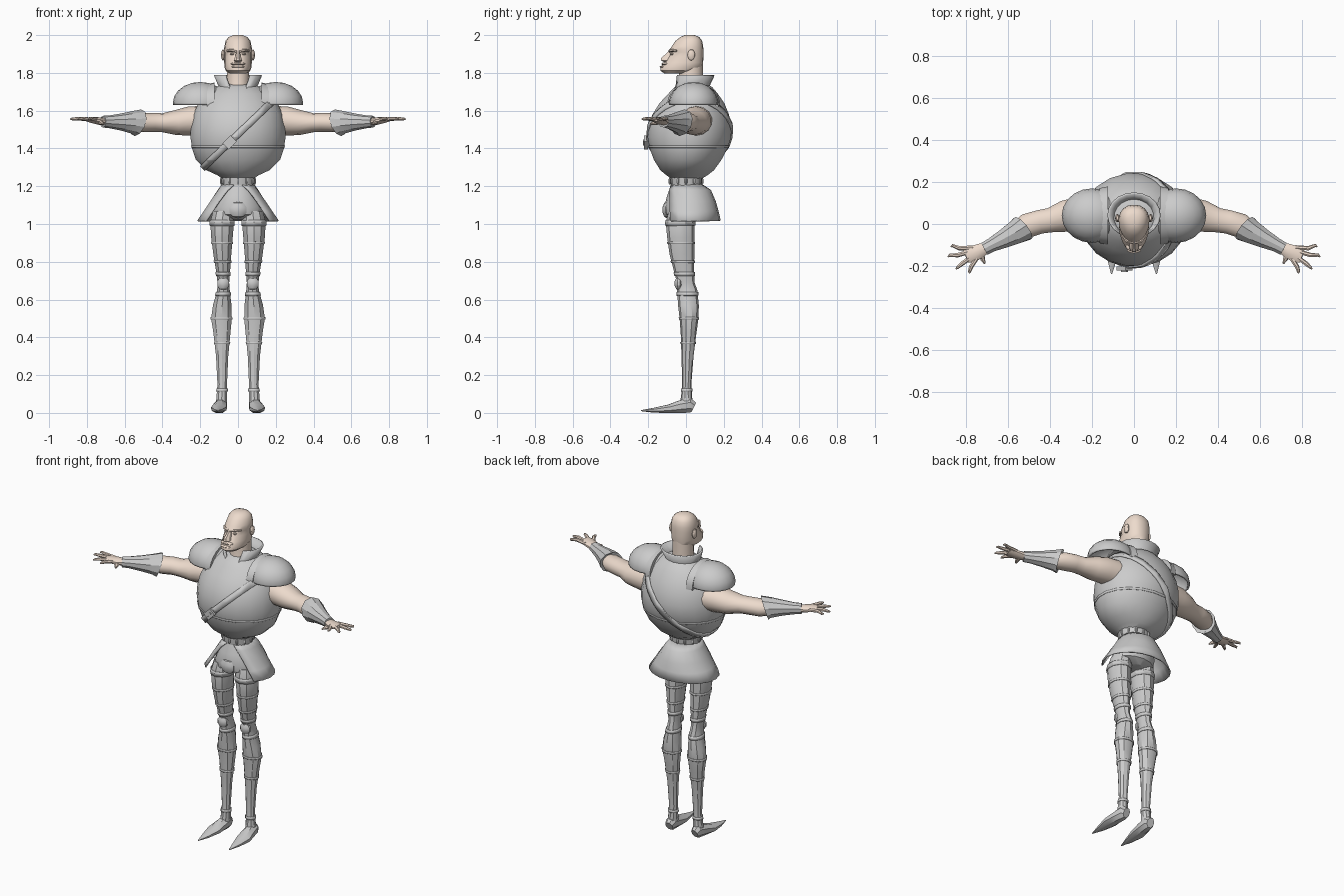
import bpy, bmesh, math
from mathutils import Vector, Matrix

skin = bpy.data.materials.new("skin")
skin.diffuse_color = (0.85, 0.71, 0.61, 1)


def finish(name, bm, mat=None, thick=0):
    bmesh.ops.recalc_face_normals(bm, faces=bm.faces)
    me = bpy.data.meshes.new(name)
    bm.to_mesh(me)
    bm.free()
    ob = bpy.data.objects.new(name, me)
    bpy.context.collection.objects.link(ob)
    if mat:
        me.materials.append(mat)
    if thick:
        m = ob.modifiers.new("thickness", "SOLIDIFY")
        m.thickness, m.offset = thick, -1
    return ob


def skin_rings(name, rings, mat=None, closed=True, thick=0):
    bm = bmesh.new()
    vs = [[bm.verts.new(p) for p in r] for r in rings]
    n = len(vs[0])
    for a, b in zip(vs, vs[1:]):
        for i in range(n if closed else n - 1):
            j = (i + 1) % n
            bm.faces.new((a[i], a[j], b[j], b[i]))
    if closed:
        bm.faces.new(vs[0])
        bm.faces.new(vs[-1])
    return finish(name, bm, mat, thick)


def loft(name, rings, n=16, mat=None, p=1.0, taper=0.0):
    """Stacked oval sections: (z, centre x, half width, y front, y back)."""
    out = []
    for z, cx, rx, y0, y1 in rings:
        pts = []
        for i in range(n):
            t = math.tau * (i + 0.5) / n
            c, s = [math.copysign(abs(v) ** p, v) for v in (math.cos(t), math.sin(t))]
            pts.append((cx + rx * c * (1 - taper * max(0, -s)), (y0 + y1) / 2 + (y1 - y0) / 2 * s, z))
        out.append(pts)
    return skin_rings(name, out, mat)


def tube(name, path, n=8, mat=None, side=1):
    """Oval sections along a path: (x, y, z, half width, half height)."""
    P = [Vector((q[0] * side, q[1], q[2])) for q in path]
    out = []
    for k, q in enumerate(path):
        t = (P[min(k + 1, len(P) - 1)] - P[max(k - 1, 0)]).normalized()
        u = t.cross(Vector((0, 0, 1))).normalized()
        w = u.cross(t)
        pts = [P[k] + u * q[3] * math.cos(a) + w * q[4] * math.sin(a)
               for a in (math.tau * (i + 0.5) / n for i in range(n))]
        out.append([(v.x, v.y, max(v.z, 0)) for v in pts])
    return skin_rings(name, out, mat)


def sheet(name, rings, n, thick):
    """Garment open at the front: (z, half width, y front, y back, half gap in degrees)."""
    out = []
    for z, rx, y0, y1, gap in rings:
        g = math.radians(gap)
        ang = [-math.pi / 2 + g + (math.tau - 2 * g) * i / n for i in range(n + 1)]
        out.append([(rx * math.cos(a), (y0 + y1) / 2 + (y1 - y0) / 2 * math.sin(a), z) for a in ang])
    return skin_rings(name, out, None, False, thick)


def band(name, src, point, normal, half, off):
    """Raised strip cut from another part's surface."""
    bm = bmesh.new()
    bm.from_mesh(src.data)
    no = Vector(normal).normalized()
    for s in (1, -1):
        bmesh.ops.bisect_plane(bm, geom=bm.verts[:] + bm.edges[:] + bm.faces[:], clear_outer=True,
                               plane_co=Vector(point) + no * half * s, plane_no=no * s)
    bm.normal_update()
    for v, d in [(v, v.normal.copy()) for v in bm.verts]:
        v.co += d * off
    return finish(name, bm, None, off * 1.4)


def ball(name, loc, scale, mat=None, seg=12, cut=None, thick=0):
    bm = bmesh.new()
    bmesh.ops.create_uvsphere(bm, u_segments=seg, v_segments=seg // 2, radius=1)
    if cut is not None:
        bmesh.ops.bisect_plane(bm, geom=bm.verts[:] + bm.edges[:] + bm.faces[:], clear_inner=True,
                               plane_co=(0, 0, cut), plane_no=(0, 0, 1))
    bmesh.ops.transform(bm, verts=bm.verts, matrix=Matrix.Translation(loc) @ Matrix.Diagonal((*scale, 1)))
    return finish(name, bm, mat, thick)


def box(name, loc, scale, rot=0):
    bm = bmesh.new()
    bmesh.ops.create_cube(bm, size=1, matrix=Matrix.Translation(loc) @ Matrix.Rotation(rot, 4, "Y")
                          @ Matrix.Diagonal((*scale, 1)))
    return finish(name, bm)


# Head and neck
loft("neck", [(1.66, 0, .07, -.06, .09), (1.75, 0, .06, -.035, .09), (1.85, 0, .062, -.04, .09)], 14, skin)
loft("head", [(1.797, 0, .045, -.115, .0), (1.812, 0, .066, -.136, .06), (1.832, 0, .073, -.134, .088),
              (1.855, 0, .074, -.112, .091), (1.885, 0, .074, -.092, .092), (1.91, 0, .074, -.078, .092),
              (1.922, 0, .075, -.088, .092), (1.94, 0, .073, -.076, .091), (1.97, 0, .066, -.055, .085),
              (1.99, 0, .05, -.03, .07), (2.0, 0, .025, -.005, .045)], 18, skin, .85, .25)
# Face
loft("nose", [(1.857, 0, .013, -.118, -.08), (1.866, 0, .024, -.136, -.075), (1.88, 0, .019, -.133, -.07),
              (1.905, 0, .011, -.103, -.06), (1.922, 0, .011, -.088, -.06)], 8, skin)
ball("upper_lip", (0, -.108, 1.848), (.04, .022, .009), skin)
ball("lower_lip", (0, -.122, 1.832), (.034, .018, .006), skin)
for s in (1, -1):
    ball("eye", (s * .03, -.074, 1.9), (.012, .01, .007), skin)
    tube("brow", [(.006, -.086, 1.914, .009, .007), (.032, -.082, 1.92, .009, .008),
                  (.058, -.05, 1.917, .006, .006)], 6, skin, s)
    ball("ear", (s * .079, .028, 1.895), (.011, .02, .03), skin)

# Barrel cuirass, strap and seams
torso = loft("cuirass", [(1.24, 0, .085, -.08, .085), (1.258, 0, .11, -.105, .115), (1.285, 0, .17, -.138, .15),
                         (1.34, 0, .226, -.172, .19), (1.4, 0, .246, -.195, .222), (1.46, 0, .255, -.206, .242),
                         (1.52, 0, .252, -.2, .243), (1.58, 0, .24, -.18, .23), (1.64, 0, .212, -.142, .205),
                         (1.69, 0, .175, -.095, .17), (1.725, 0, .12, -.062, .14), (1.74, 0, .08, -.03, .115)], 20)
band("shoulder_strap", torso, (0, 0, 1.475), (-.69, 0, .72), .018, .008)
band("waist_seam", torso, (0, 0, 1.41), (0, 0, 1), .006, .003)
box("strap_buckle", (-.045, -.212, 1.432), (.06, .02, .046), -math.pi / 4)
box("strap_buckle_tongue", (-.045, -.223, 1.432), (.035, .01, .012), -math.pi / 4)
sheet("collar", [(1.67, .105, -.085, .115, 24), (1.725, .092, -.056, .112, 26), (1.79, .118, -.055, .142, 32)], 16, .01)

# Belt, skirt and hips
belt = loft("belt", [(1.205, 0, .088, -.084, .084), (1.248, 0, .092, -.088, .088)], 16)
for i in range(12):
    a = math.tau * i / 12
    ball("belt_stud", (.09 * math.cos(a), .086 * math.sin(a), 1.227), (.008, .008, .02), None, 6)
sheet("skirt", [(1.212, .085, -.082, .084, 14), (1.18, .108, -.108, .132, 32), (1.12, .148, -.128, .158, 44),
                (1.07, .18, -.14, .172, 49), (1.018, .216, -.148, .184, 52)], 14, .008)
loft("hips", [(1.215, 0, .08, -.076, .078), (1.15, 0, .105, -.1, .095), (1.09, 0, .132, -.115, .1),
              (1.05, 0, .13, -.108, .085), (1.025, 0, .045, -.07, .05)], 14)
ball("codpiece", (0, -.1, 1.075), (.05, .026, .045), None, 10)

FINGERS = [(.79, -.122, .875, -.11), (.797, -.14, .888, -.157),
           (.79, -.162, .85, -.215), (.772, -.175, .785, -.235)]
for s in (1, -1):
    # Pauldron with raised inner rim
    ball("pauldron", (s * .2, .04, 1.64), (.145, .13, .112), None, 20, -.08, .012)
    arc = [math.pi * (i / 12 * 1.1 - .05) for i in range(13)]
    out = []
    for a in arc:
        dy, dz = math.cos(a), math.sin(a)
        out.append([(s * x, .04 + dy * (.128 + e), 1.635 + dz * (.102 + e))
                    for x, e in ((.165, -.012), (.165, .004), (.125, .012), (.125, -.012))])
    skin_rings("pauldron_rim", out)
    # Arm
    tube("arm", [(.19, .055, 1.545, .085, .08), (.26, .05, 1.545, .082, .077), (.33, .037, 1.537, .077, .066),
                 (.4, .018, 1.536, .06, .05), (.45, .01, 1.538, .058, .05), (.51, -.008, 1.536, .06, .05),
                 (.57, -.045, 1.536, .045, .04), (.68, -.1, 1.538, .025, .025)], 14, skin, s)
    tube("bracer", [(.555, -.033, 1.536, .05, .048), (.53, -.02, 1.536, .068, .074), (.56, -.037, 1.538, .06, .06),
                    (.62, -.07, 1.54, .047, .045), (.68, -.1, 1.541, .035, .034), (.715, -.119, 1.542, .033, .031)],
         10, None, s)
    # Hand
    tube("palm", [(.695, -.108, 1.54, .025, .02), (.735, -.128, 1.545, .036, .02), (.775, -.145, 1.551, .042, .016),
                  (.802, -.156, 1.554, .032, .01)], 10, skin, s)
    for x0, y0, x1, y1 in FINGERS:
        xm, ym = (x0 + x1) / 2, (y0 + y1) / 2
        tube("finger", [(x0 - .02, y0 + .01, 1.552, .011, .011), (xm, ym, 1.558, .011, .01),
                        (x1 - .008 * (x1 > .8), y1 + .008, 1.556, .008, .007), (x1, y1, 1.555, .003, .003)], 7, skin, s)
    tube("thumb", [(.73, -.14, 1.54, .015, .013), (.722, -.168, 1.534, .012, .011), (.712, -.19, 1.53, .004, .004)],
         7, skin, s)
    # Leg
    leg = loft("leg", [(z, s * (a + b) / 2, (b - a) / 2, y0, y1) for z, a, b, y0, y1 in (
        (1.07, .02, .135, -.09, .05), (1.01, .018, .15, -.107, .045), (.93, .025, .145, -.1, .045),
        (.84, .033, .133, -.087, .044), (.75, .04, .118, -.064, .043), (.69, .045, .11, -.048, .045),
        (.65, .042, .112, -.047, .06), (.57, .032, .135, -.042, .068), (.5, .03, .145, -.034, .066),
        (.42, .038, .132, -.028, .055), (.3, .05, .118, -.024, .04), (.15, .057, .11, -.02, .028),
        (.09, .056, .115, -.026, .032), (.03, .06, .12, -.035, .038))], 10)
    # Leg armour bands and knee cap
    for z, h in ((1.005, .014), (.9, .006), (.8, .006), (.735, .01), (.63, .01), (.5, .006), (.37, .006), (.12, .008)):
        band("leg_band", leg, (0, 0, z), (0, 0, 1), h, .004)
    ball("knee_cap", (s * .078, -.038, .685), (.035, .024, .036), None, 10)
    # Pointed shoe
    tube("shoe", [(.088, .04, .03, .024, .03), (.09, .02, .04, .034, .042), (.095, -.03, .033, .038, .036),
                  (.102, -.09, .022, .043, .024), (.105, -.17, .014, .024, .014), (.107, -.238, .012, .003, .003)],
         8, None, s)

for ob in bpy.data.objects:
    ob.select_set(ob.type == "MESH")
    bpy.context.view_layer.objects.active = ob
bpy.ops.object.shade_smooth_by_angle(angle=math.radians(32))
